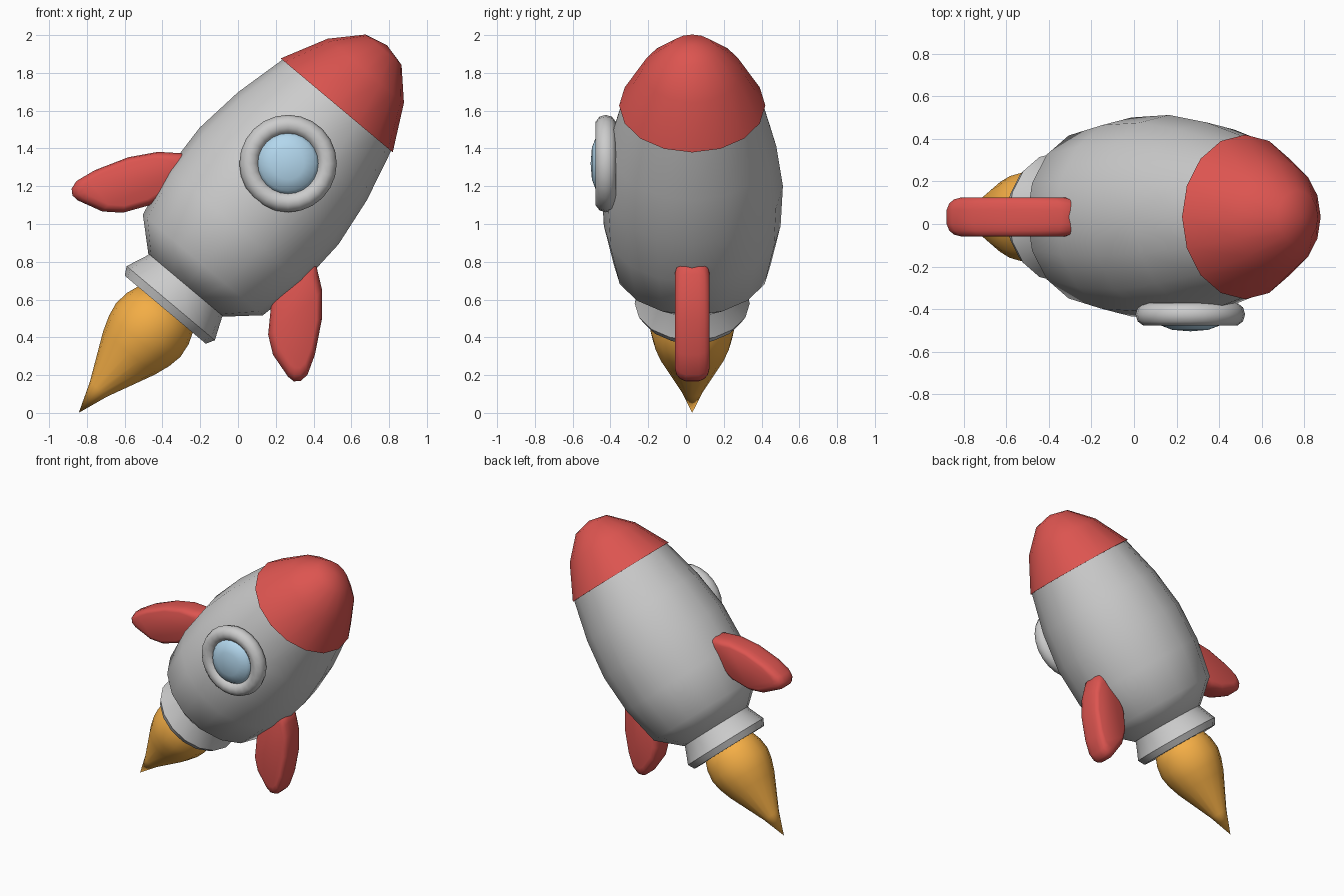
import bpy, bmesh, math
from mathutils import Matrix

if "Cube" in bpy.data.objects:
    bpy.data.objects.remove(bpy.data.objects["Cube"])

# Rocket axis: local z runs from flame tip to nose, tilted 40 degrees to +x
AXIS = Matrix.Translation((-0.835, 0.033, 0.01)) @ Matrix.Rotation(math.radians(40), 4, 'Y')
# Window axis: local z points to the front (-y)
WINDOW = Matrix.Translation((0.265, -0.425, 1.32)) @ Matrix.Rotation(math.radians(90), 4, 'X')


def material(name, rgb):
    m = bpy.data.materials.new(name)
    m.diffuse_color = (*rgb, 1)
    m.use_nodes = True
    m.node_tree.nodes["Principled BSDF"].inputs["Base Color"].default_value = m.diffuse_color
    return m


RED = material("red", (0.72, 0.09, 0.08))
ORANGE = material("orange", (0.90, 0.42, 0.06))
BLUE = material("pale_blue", (0.45, 0.68, 0.85))


def finish(bm, name, mat=None, angle=50):
    bmesh.ops.remove_doubles(bm, verts=bm.verts, dist=1e-5)
    bmesh.ops.recalc_face_normals(bm, faces=bm.faces)
    mesh = bpy.data.meshes.new(name)
    bm.to_mesh(mesh)
    bm.free()
    mesh.shade_smooth()
    mesh.set_sharp_from_angle(angle=math.radians(angle))
    if mat:
        mesh.materials.append(mat)
    obj = bpy.data.objects.new(name, mesh)
    bpy.context.collection.objects.link(obj)
    return obj


def lathe(name, profile, matrix, mat=None, sides=16, closed=False):
    """Revolve (radius, height) points around local z."""
    bm = bmesh.new()
    vs = [bm.verts.new((r, 0, h)) for r, h in profile]
    pairs = list(zip(vs, vs[1:])) + ([(vs[-1], vs[0])] if closed else [])
    edges = [bm.edges.new(p) for p in pairs]
    bmesh.ops.spin(bm, geom=vs + edges, cent=(0, 0, 0), axis=(0, 0, 1),
                   angle=math.tau, steps=sides, use_merge=True)
    bm.transform(matrix)
    return finish(bm, name, mat)


# Hull, nose, nozzle and flame
lathe("hull", [(0, 0.87), (0.26, 0.87), (0.415, 1.01), (0.468, 1.28), (0.48, 1.555),
               (0.445, 1.83), (0.375, 2.115), (0, 2.115)], AXIS)
lathe("nose_cone", [(0, 2.112), (0.387, 2.112), (0.264, 2.351), (0.125, 2.497), (0, 2.527)],
      AXIS, RED)
lathe("nozzle", [(0, 0.90), (0.25, 0.90), (0.257, 0.86), (0.305, 0.745), (0.28, 0.70),
                 (0, 0.70)], AXIS)
lathe("flame", [(0, -0.012), (0.06, 0.15), (0.178, 0.40), (0.208, 0.485), (0.222, 0.56),
                (0.212, 0.64), (0.19, 0.70), (0.11, 0.77), (0, 0.79)], AXIS, ORANGE)

# Window frame and domed glass
ring = [(0.205 + 0.053 * math.cos(k * math.tau / 10), 0.056 * math.sin(k * math.tau / 10))
        for k in range(10)]
lathe("window_frame", ring, WINDOW, sides=24, closed=True)
lathe("window_glass", [(0.17, -0.03), (0.165, 0.02), (0.145, 0.05), (0.085, 0.073), (0, 0.08)],
      WINDOW, BLUE, sides=24)

# Leaf-shaped side fins with rounded rims: (distance from axis, height along axis)
FIN = [(0.445, 1.405), (0.50, 1.365), (0.567, 1.315), (0.669, 1.192), (0.76, 1.027),
       (0.798, 0.92), (0.792, 0.872), (0.765, 0.847), (0.726, 0.846), (0.59, 0.884),
       (0.502, 0.949), (0.412, 1.081), (0.375, 1.20), (0.365, 1.32), (0.395, 1.39)]
CX = sum(p[0] for p in FIN) / len(FIN)
CZ = sum(p[1] for p in FIN) / len(FIN)
LAYERS = [(-0.092, 0.78), (-0.083, 0.89), (-0.065, 0.96), (-0.035, 1.0),
          (0.035, 1.0), (0.065, 0.96), (0.083, 0.89), (0.092, 0.78)]


def fin(name, side):
    bm = bmesh.new()
    loops = [[bm.verts.new((side * (CX + (x - CX) * k), y, CZ + (z - CZ) * k)) for x, z in FIN]
             for y, k in LAYERS]
    n = len(FIN)
    for a, b in zip(loops, loops[1:]):
        for i in range(n):
            j = (i + 1) % n
            bm.faces.new((a[i], a[j], b[j], b[i]))
    bm.faces.new(loops[0])
    bm.faces.new(loops[-1])
    bm.transform(AXIS)
    finish(bm, name, RED, 60)


fin("right_fin", 1)
fin("left_fin", -1)
